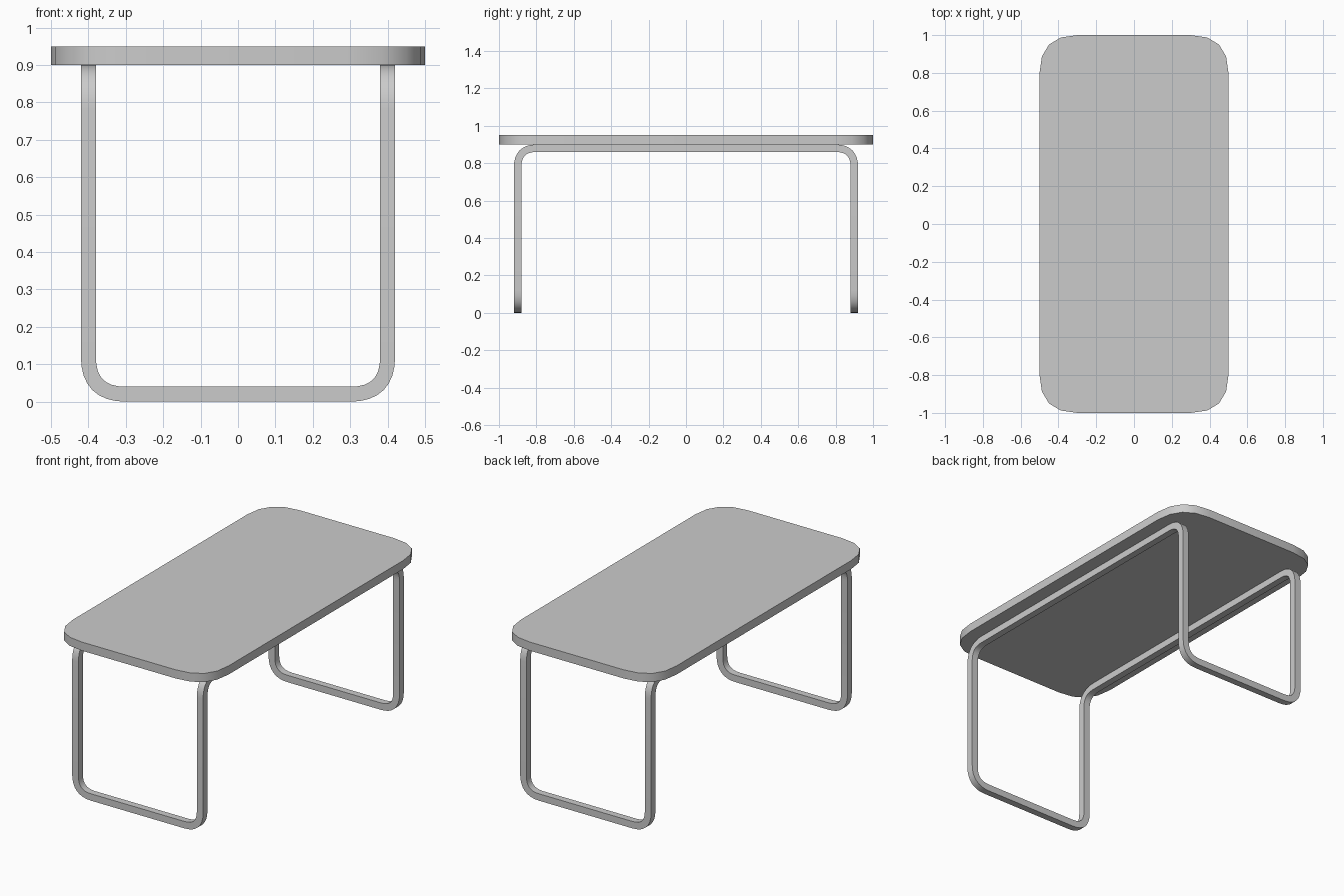
import bpy, bmesh, math
from mathutils import Vector

if "Cube" in bpy.data.objects:
    bpy.data.objects.remove(bpy.data.objects["Cube"])


def rounded_loop(corners, radius, steps):
    """Closed path through the corners, each one softened by a quadratic curve."""
    pts, n = [], len(corners)
    for i, c in enumerate(corners):
        a = c + (corners[i - 1] - c).normalized() * radius
        b = c + (corners[(i + 1) % n] - c).normalized() * radius
        for s in range(steps + 1):
            t = s / steps
            pts.append(a * (1 - t) ** 2 + c * 2 * t * (1 - t) + b * t ** 2)
    return pts


def finish(name, bm):
    bmesh.ops.recalc_face_normals(bm, faces=bm.faces)
    mesh = bpy.data.meshes.new(name)
    bm.to_mesh(mesh)
    bm.free()
    ob = bpy.data.objects.new(name, mesh)
    bpy.context.collection.objects.link(ob)
    bpy.ops.object.select_all(action='DESELECT')
    bpy.context.view_layer.objects.active = ob
    ob.select_set(True)
    bpy.ops.object.shade_smooth_by_angle(angle=math.radians(35))


# Tabletop: rounded rectangle, extruded upwards
bm = bmesh.new()
corners = [Vector((x, y, 0.9)) for x, y in ((.5, 1), (-.5, 1), (-.5, -1), (.5, -1))]
face = bm.faces.new([bm.verts.new(p) for p in rounded_loop(corners, 0.2, 4)])
top = bmesh.ops.extrude_face_region(bm, geom=[face])['geom']
bmesh.ops.translate(bm, vec=(0, 0, 0.05),
                    verts=[v for v in top if isinstance(v, bmesh.types.BMVert)])
finish("tabletop", bm)

# Leg frame: one continuous square bar bent around eight corners
X, Y, LOW, HIGH, HALF = 0.4, 0.9, 0.02, 0.88, 0.02
corners = [Vector(c) for c in (
    (-X, -Y, LOW), (X, -Y, LOW), (X, -Y, HIGH), (X, Y, HIGH),
    (X, Y, LOW), (-X, Y, LOW), (-X, Y, HIGH), (-X, -Y, HIGH))]
path = rounded_loop(corners, 0.1, 8)
n = len(path)
bm = bmesh.new()
rings, normal, last = [], Vector((0, 1, 0)), None
for i, p in enumerate(path):
    k, s = divmod(i, 9)
    # exact curve tangent at this step of the bend
    d_in = (corners[k] - corners[k - 1]).normalized()
    d_out = (corners[(k + 1) % 8] - corners[k]).normalized()
    tangent = d_in.lerp(d_out, s / 8).normalized()
    if last is not None:
        normal = last.rotation_difference(tangent) @ normal
    normal = (normal - tangent * normal.dot(tangent)).normalized()
    side = tangent.cross(normal)
    rings.append([bm.verts.new(p + (normal * u + side * v) * HALF)
                  for u, v in ((1, 1), (-1, 1), (-1, -1), (1, -1))])
    last = tangent
for i in range(n):
    a, b = rings[i], rings[(i + 1) % n]
    # pick the quarter turn that lines the two sections up
    shift = min(range(4), key=lambda r: (a[0].co - b[r].co).length)
    for j in range(4):
        bm.faces.new((a[j], a[(j + 1) % 4], b[(j + 1 + shift) % 4], b[(j + shift) % 4]))
finish("leg_frame", bm)
